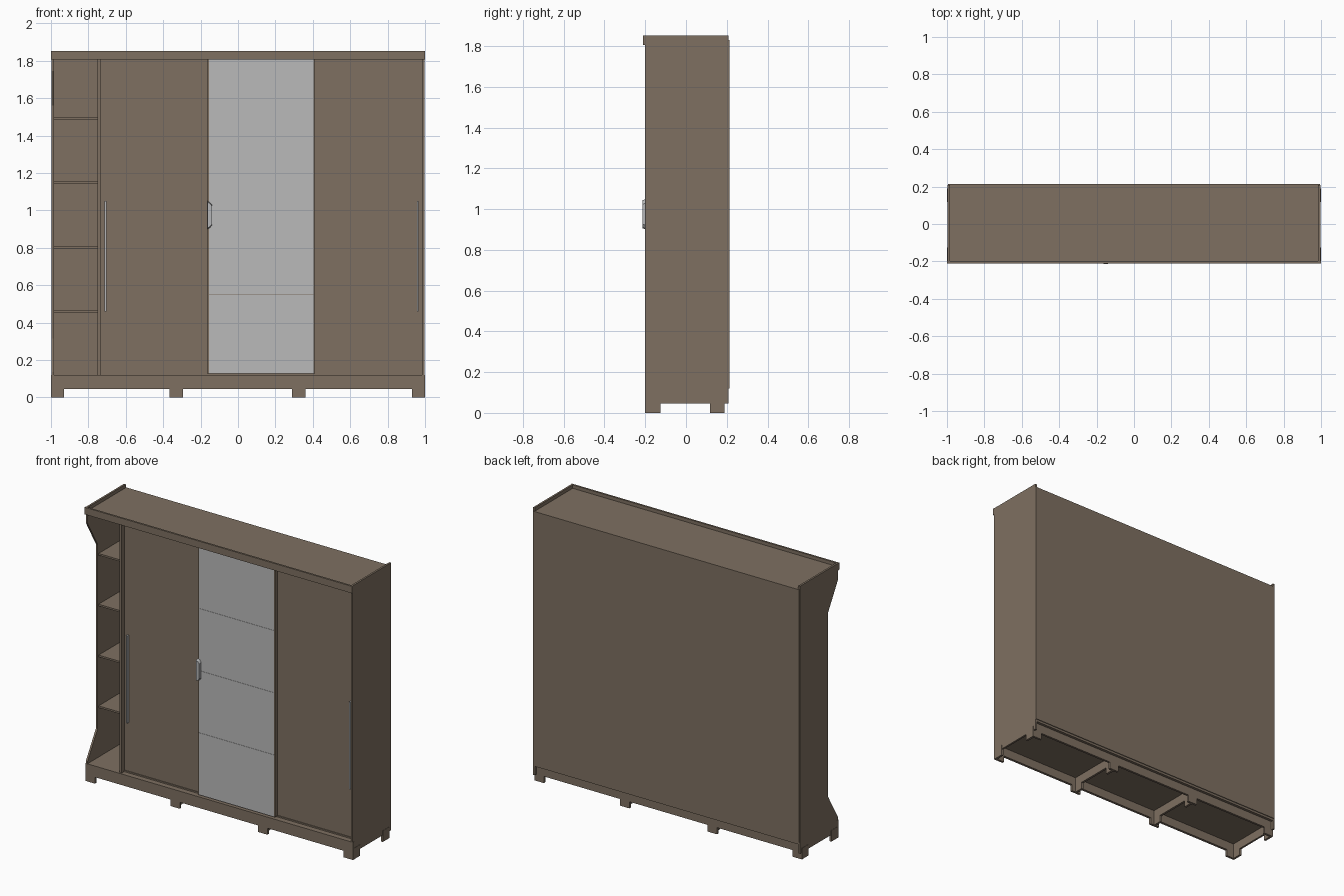
import bpy, bmesh

cube = bpy.data.objects.get("Cube")
if cube:
    bpy.data.objects.remove(cube, do_unlink=True)


def material(name, rgb):
    m = bpy.data.materials.new(name)
    m.use_nodes = True
    m.diffuse_color = (*rgb, 1)
    m.node_tree.nodes["Principled BSDF"].inputs["Base Color"].default_value = (*rgb, 1)
    return m


WOOD = material("brown wood", (0.21, 0.162, 0.12))
MIRROR = material("mirror grey", (0.49, 0.49, 0.49))
METAL = material("handle metal", (0.46, 0.47, 0.48))


def finish(name, bm, mat):
    bmesh.ops.recalc_face_normals(bm, faces=bm.faces)
    mesh = bpy.data.meshes.new(name)
    bm.to_mesh(mesh)
    bm.free()
    mesh.materials.append(mat)
    ob = bpy.data.objects.new(name, mesh)
    bpy.context.collection.objects.link(ob)
    return ob


def board(name, x, y, z, mat=WOOD):
    """Box spanning the (low, high) ranges on each axis."""
    bm = bmesh.new()
    bmesh.ops.create_cube(bm, size=1)
    for v in bm.verts:
        v.co = [r[0] if c < 0 else r[1] for c, r in zip(v.co, (x, y, z))]
    return finish(name, bm, mat)


def side_profile(name, x, points, mat=WOOD):
    """Extrude a (y, z) outline across the x range."""
    bm = bmesh.new()
    face = bm.faces.new([bm.verts.new((x[0], y, z)) for y, z in points])
    new = bmesh.ops.extrude_face_region(bm, geom=[face])["geom"]
    moved = [g for g in new if isinstance(g, bmesh.types.BMVert)]
    bmesh.ops.translate(bm, verts=moved, vec=(x[1] - x[0], 0, 0))
    return finish(name, bm, mat)


T = 0.015                      # board thickness
FRONT, BACK = -0.2, 0.208      # carcass depth
FOOT, FLOOR, ROOF, TOP = 0.045, 0.12, 1.83, 1.853
DIVIDER = -0.743

# Carcass: plain side, scalloped side, top, floor, back and divider
board("left_side", (1 - T, 0.998), (FRONT, BACK), (FOOT, TOP))
side_profile("right_side", (-0.998, T - 1), [
    (BACK, FOOT), (BACK, TOP), (FRONT, TOP), (FRONT, 1.745), (-0.092, 1.56),
    (-0.092, 0.315), (FRONT, 0.135), (FRONT, FOOT)])
board("top_panel", (T - 1, 1 - T), (FRONT, BACK), (ROOF - T, ROOF))
board("floor_panel", (T - 1, 1 - T), (FRONT, BACK), (FLOOR - T, FLOOR))
board("back_panel", (-0.995, 0.995), (BACK, 0.213), (FLOOR, ROOF))
board("divider", (DIVIDER - T / 2, DIVIDER + T / 2), (-0.192, BACK), (FLOOR, ROOF - T))
board("cornice", (-1, 1), (-0.21, FRONT + 0.003), (1.806, TOP))

# Base frame
board("plinth", (-1, 1), (FRONT - 0.002, FRONT + T), (FOOT, FLOOR))
board("back_rail", (T - 1, 1 - T), (0.175, 0.19), (FOOT, FLOOR - T))
for x in (-0.33, 0.325):
    board("cross_rail", (x - T / 2, x + T / 2), (FRONT + T, 0.175), (FOOT, FLOOR - T))

# Feet: a facing plate with a brace running in depth
for lo, brace in ((-1, -1), (-0.365, -0.3375), (0.29, 0.3175), (0.93, 1 - T)):
    hi = lo + 0.07
    for y, plate in (((-0.2, -0.125), (-0.2, -0.185)), ((0.118, 0.19), (0.175, 0.19))):
        board("foot_plate", (lo, hi), plate, (0, FOOT + 0.03))
        board("foot_brace", (brace, brace + T), y, (0, FOOT + 0.03))

# Open shelves
for z in (0.46, 0.803, 1.147, 1.49):
    board("shelf", (T - 1, DIVIDER), (-0.082, BACK), (z - 0.006, z + 0.006))

# Sliding tracks
for z in ((FLOOR, FLOOR + 0.009), (1.806, ROOF - T)):
    board("door_track", (DIVIDER, 1 - T), (-0.165, -0.125), z)

# Doors: outer pair on the rear track, mirrored one in front
DOOR_Z = (0.129, 1.81)
board("right_door", (DIVIDER + T / 2, -0.14), (-0.16, -0.14), DOOR_Z)
board("left_door", (0.39, 1 - T), (-0.16, -0.14), DOOR_Z)
board("middle_door", (-0.165, 0.412), (-0.19, -0.165), DOOR_Z)
for x in ((-0.165, -0.156), (0.405, 0.412)):
    board("middle_door_edge", x, (-0.194, -0.19), DOOR_Z)
step = (DOOR_Z[1] - DOOR_Z[0]) / 4
for i in range(4):
    z = DOOR_Z[0] + i * step
    board("mirror_panel", (-0.156, 0.405), (-0.193, -0.19), (z, z + step - 0.001), MIRROR)

# Handles
for x in (-0.708, 0.961):
    board("bar_handle", (x - 0.005, x + 0.005), (-0.18, -0.16), (0.46, 1.05), METAL)
bm = bmesh.new()
outline = [(-0.163, 0.9), (-0.15, 0.907), (-0.14, 0.92), (-0.14, 1.03),
           (-0.15, 1.043), (-0.163, 1.05)]
face = bm.faces.new([bm.verts.new((x, -0.192, z)) for x, z in outline])
geom = bmesh.ops.extrude_face_region(bm, geom=[face])["geom"]
for v in geom:
    if isinstance(v, bmesh.types.BMVert):
        v.co.y = -0.214
        v.co.z += 0.006 if v.co.z < 0.95 else -0.006
finish("middle_handle", bm, METAL)
